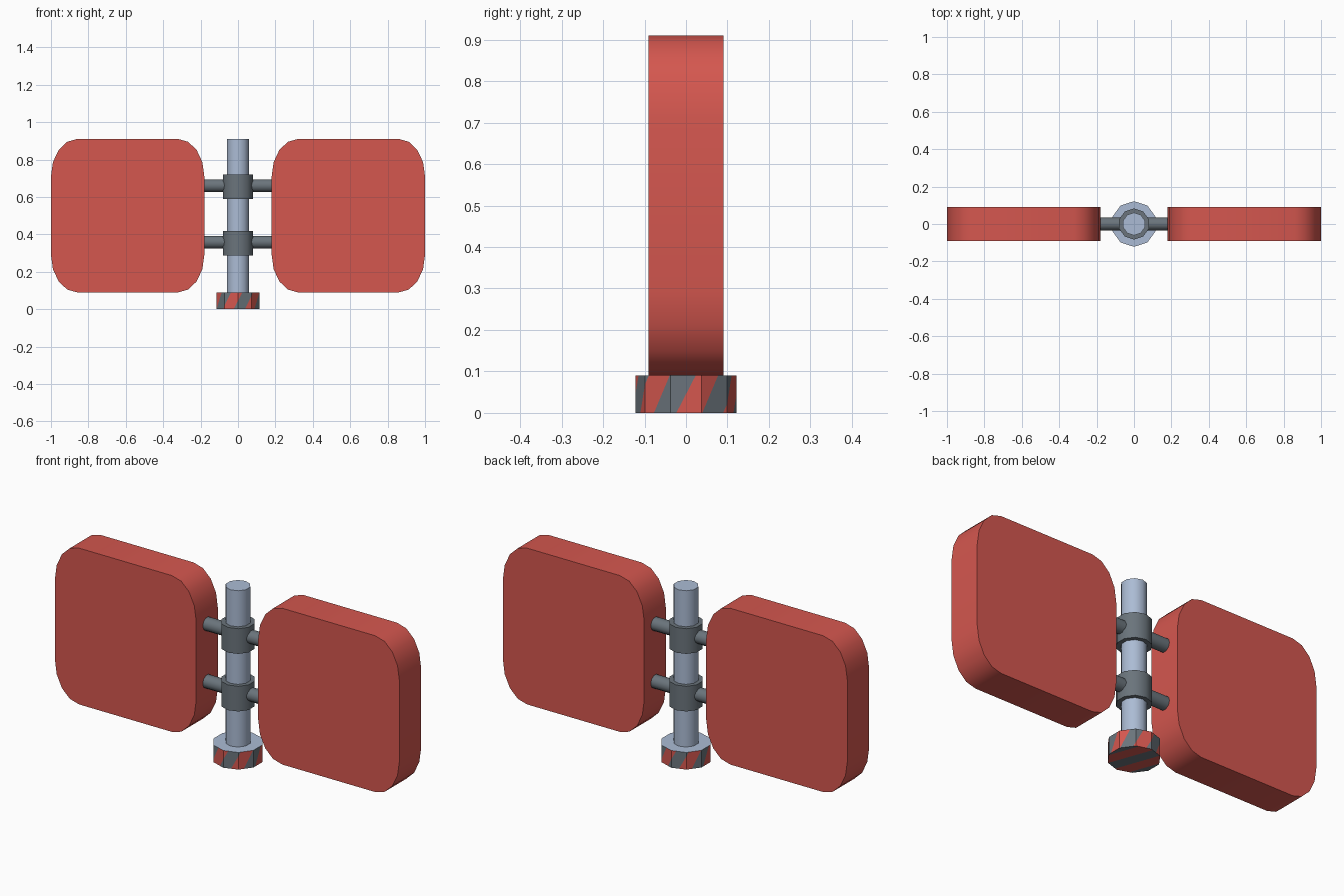
import bpy, bmesh, math
from mathutils import Vector, Matrix

if "Cube" in bpy.data.objects:
    bpy.data.objects.remove(bpy.data.objects["Cube"])


def material(name, rgb):
    m = bpy.data.materials.new(name)
    m.diffuse_color = (*rgb, 1)
    m.use_nodes = True
    m.node_tree.nodes["Principled BSDF"].inputs["Base Color"].default_value = m.diffuse_color
    return m


RED = material("red", (0.66, 0.095, 0.078))
GREY = material("dark grey", (0.145, 0.175, 0.20))
STEEL = material("pale blue steel", (0.41, 0.50, 0.66))


def finish(bm, name, mats, smooth=40):
    bmesh.ops.recalc_face_normals(bm, faces=bm.faces)
    me = bpy.data.meshes.new(name)
    bm.to_mesh(me)
    bm.free()
    ob = bpy.data.objects.new(name, me)
    bpy.context.collection.objects.link(ob)
    for m in mats:
        me.materials.append(m)
    if smooth:
        bpy.ops.object.select_all(action='DESELECT')
        ob.select_set(True)
        bpy.context.view_layer.objects.active = ob
        bpy.ops.object.shade_smooth_by_angle(angle=math.radians(smooth))
    return ob


def prism(pts, vec):
    """Closed outline extruded along vec."""
    bm = bmesh.new()
    f = bm.faces.new([bm.verts.new(p) for p in pts])
    r = bmesh.ops.extrude_face_region(bm, geom=[f], use_keep_orig=True)
    bmesh.ops.translate(bm, vec=vec,
                        verts=[v for v in r["geom"] if isinstance(v, bmesh.types.BMVert)])
    return bm


def ring(r, n=10):
    return [(r * math.cos(math.pi / 2 + i * math.tau / n),
             r * math.sin(math.pi / 2 + i * math.tau / n)) for i in range(n)]


def upright(r, z0, z1):
    return prism([(x, y, z0) for x, y in ring(r)], (0, 0, z1 - z0))


# Rounded panels, one on each side
def panel(name, cx):
    hw, hh, rx, rz = 0.41, 0.41, 0.14, 0.20
    pts = []
    for q in range(4):
        sx, sz = [(1, 1), (-1, 1), (-1, -1), (1, -1)][q]
        for i in range(5):
            a = (q + i / 4) * math.pi / 2
            pts.append((cx + sx * (hw - rx) + rx * math.cos(a), -0.09,
                        0.50 + sz * (hh - rz) + rz * math.sin(a)))
    finish(prism(pts, (0, 0.18, 0)), name, [RED])


panel("right_panel", 0.59)
panel("left_panel", -0.59)

# Central post
finish(upright(0.061, 0.09, 0.91), "post", [STEEL])

# Collars and cross rods
for tag, z in (("lower", 0.353), ("upper", 0.655)):
    finish(upright(0.083, z - 0.066, z + 0.066), tag + "_collar", [GREY])
    rod = [(-0.185, y, z + 0.006 + h) for h, y in ring(0.035)]
    finish(prism(rod, (0.37, 0, 0)), tag + "_rod", [GREY])

# Striped base knob: slanted cuts around the side, straight cuts underneath
H, R, SHIFT, START = 0.09, 0.122, 22, -41
bm = upright(R, 0, H)
bm.normal_update()


def cut(faces, co, no):
    geom = set(faces)
    for f in faces:
        geom.update(f.edges)
        geom.update(f.verts)
    bmesh.ops.bisect_plane(bm, geom=list(geom), plane_co=co, plane_no=no, dist=1e-6)


for k in range(12):
    a0 = math.radians(START + 30 * k)
    a1 = a0 + math.radians(SHIFT)
    mid = (a0 + a1) / 2
    out = Vector((math.cos(mid), math.sin(mid), 0))
    p0 = Vector((R * math.cos(a0), R * math.sin(a0), 0))
    p1 = Vector((R * math.cos(a1), R * math.sin(a1), H))
    near = [f for f in bm.faces if len({round(v.co.z, 4) for v in f.verts}) > 1
            and f.calc_center_median().normalized().dot(out) > 0.45]
    cut(near, p0, (p1 - p0).cross(out))

across = Vector((math.cos(math.radians(20)), math.sin(math.radians(20)), 0))
for k in range(-2, 2):
    under = [f for f in bm.faces if all(v.co.z < 1e-4 for v in f.verts)]
    cut(under, across * (0.03 + 0.06 * k), across)

for f in bm.faces:
    c = f.calc_center_median()
    zs = [v.co.z for v in f.verts]
    if min(zs) > H - 1e-4:
        f.material_index = 2
    elif max(zs) < 1e-4:
        f.material_index = math.floor((c.dot(across) - 0.03) / 0.06) % 2
    else:
        a = math.degrees(math.atan2(c.y, c.x)) - START - SHIFT * c.z / H
        f.material_index = 1 if a % 60 < 30 else 0
finish(bm, "striped_base", [RED, GREY, STEEL], smooth=0)
